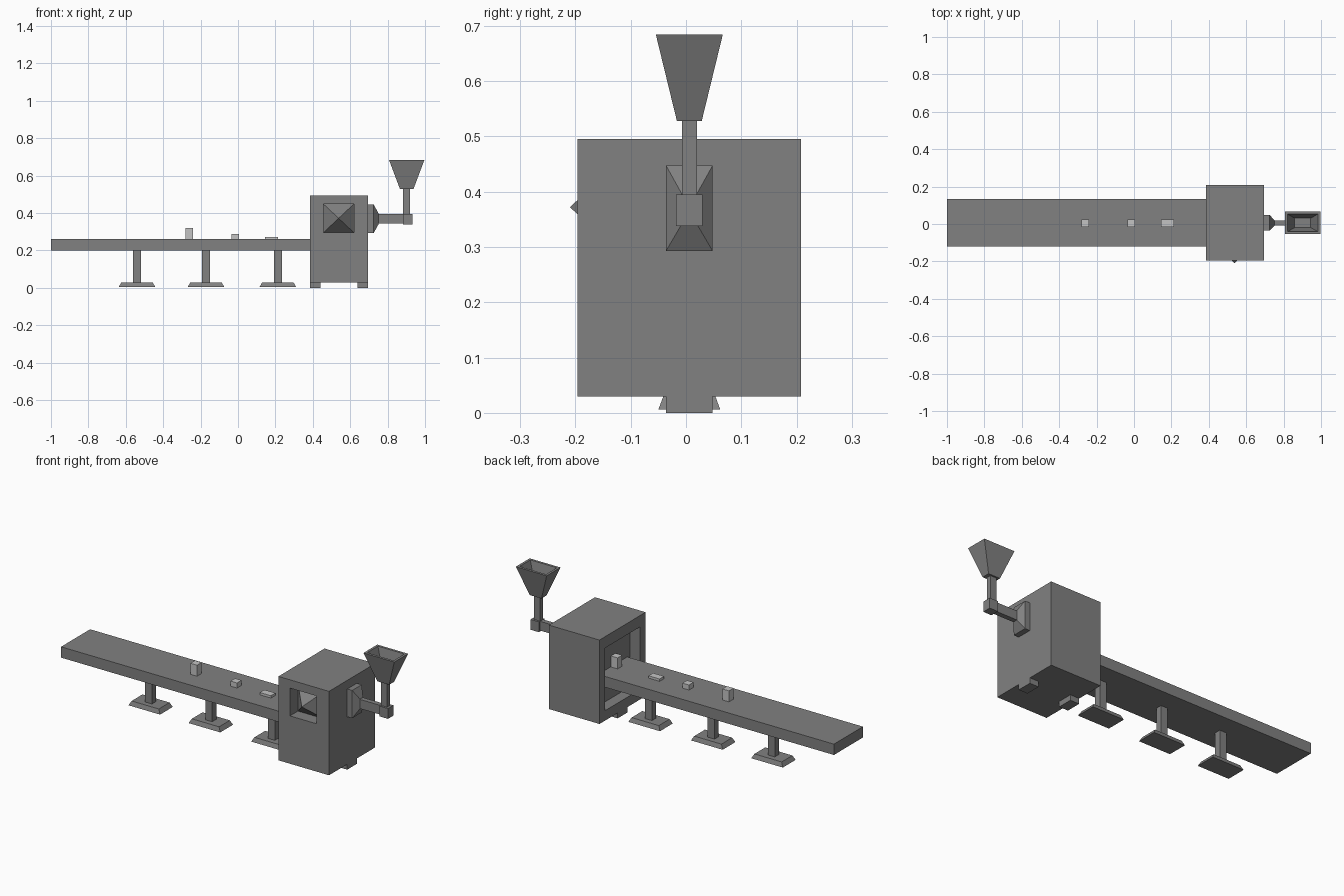
import bpy
import bmesh
from mathutils import Vector

old = bpy.data.objects.get("Cube")
if old:
    bpy.data.objects.remove(old, do_unlink=True)

CY = 0.006  # centre line of the machine in y


def material(name, value):
    m = bpy.data.materials.new(name)
    m.use_nodes = True
    col = (value, value, value, 1)
    m.diffuse_color = col
    m.node_tree.nodes["Principled BSDF"].inputs["Base Color"].default_value = col
    return m


GREY = material("machine grey", 0.22)
PALE = material("pale grey", 0.55)


def finish(name, bm, mat=GREY):
    bmesh.ops.recalc_face_normals(bm, faces=bm.faces)
    me = bpy.data.meshes.new(name)
    bm.to_mesh(me)
    bm.free()
    me.materials.append(mat)
    ob = bpy.data.objects.new(name, me)
    bpy.context.collection.objects.link(ob)
    return ob


def box_mesh(x, y, z):
    """Cube stretched over the given (low, high) ranges."""
    bm = bmesh.new()
    bmesh.ops.create_cube(bm, size=1)
    for v in bm.verts:
        v.co = [r[0] if c < 0 else r[1] for c, r in zip(v.co, (x, y, z))]
    return bm


def box(name, x, y, z, mat=GREY):
    return finish(name, box_mesh(x, y, z), mat)


def mid(c, half):
    return (c - half, c + half)


def face_towards(bm, direction):
    bm.normal_update()
    return max(bm.faces, key=lambda f: f.normal.dot(Vector(direction)))


def taper(bm, axis, scale_a, scale_b, centre):
    """Shrink the high end of a box along an axis by two cross factors."""
    others = [i for i in range(3) if i != axis]
    top = max(v.co[axis] for v in bm.verts)
    for v in bm.verts:
        if v.co[axis] > top - 1e-5:
            for i, s, c in zip(others, (scale_a, scale_b), centre):
                v.co[i] = c + (v.co[i] - c) * s


def recess(bm, direction, ranges, depth):
    """Cut a rectangular recess into one side; returns its back face."""
    f = face_towards(bm, direction)
    bmesh.ops.inset_individual(bm, faces=[f], thickness=0.03)
    c = f.calc_center_median()
    for v in f.verts:
        for axis, (lo, hi) in ranges.items():
            v.co[axis] = lo if v.co[axis] < c[axis] else hi
    back = bmesh.ops.extrude_discrete_faces(bm, faces=[f])["faces"][0]
    bmesh.ops.translate(bm, verts=back.verts, vec=Vector(direction) * -depth)
    return back


# Cabinet: side opening, front window and pointed window boss
bm = box_mesh((0.385, 0.695), (-0.196, 0.208), (0.03, 0.495))
recess(bm, (-1, 0, 0), {1: (-0.146, 0.158), 2: (0.085, 0.432)}, 0.06)
back = recess(bm, (0, -1, 0), {0: (0.456, 0.62), 2: (0.295, 0.449)}, 0.07)
tip = bmesh.ops.poke(bm, faces=[back])["verts"][0]
tip.co.y = -0.21
finish("cabinet", bm)

for side, x in (("right", (0.385, 0.44)), ("left", (0.64, 0.695))):
    box("cabinet_foot_" + side, x, mid(CY, 0.042), (0, 0.03))

# Conveyor table and its pedestals
box("conveyor_table", (-1.0, 0.445), mid(CY, 0.127), (0.2, 0.26))
for i, x in enumerate((-0.54, -0.171, 0.213), 1):
    box(f"pedestal_post_{i}", mid(x, 0.021), mid(CY, 0.018), (0.03, 0.2))
    bm = box_mesh(mid(x, 0.097), mid(CY, 0.056), (0.006, 0.03))
    taper(bm, 2, 0.86, 0.84, (x, CY))
    finish(f"pedestal_base_{i}", bm)

# Workpieces at successive stages along the table
for i, (x, half, top) in enumerate(((-0.26, 0.02, 0.321), (-0.015, 0.02, 0.288),
                                    (0.179, 0.034, 0.273), (0.423, 0.02, 0.321)), 1):
    box(f"workpiece_{i}", mid(x, half), mid(0.004, 0.02), (0.26, top), PALE)

# Feed pipe with its flange on the cabinet
ZC = 0.368
box("flange_plate", (0.695, 0.725), mid(CY, 0.042), (0.293, 0.447))
bm = box_mesh((0.725, 0.752), mid(CY, 0.042), (0.293, 0.447))
taper(bm, 0, 0.33, 0.36, (CY, ZC))
finish("flange_cone", bm)
box("feed_pipe", (0.752, 0.882), mid(CY, 0.0135), (0.343, 0.394))
box("pipe_elbow", (0.881, 0.932), mid(CY, 0.024), (0.338, 0.395))
box("riser_pipe", (0.882, 0.919), mid(CY, 0.0135), (0.395, 0.528))

# Hopper with a sloped hollow
HX = 0.902
bm = box_mesh(mid(HX, 0.036), mid(CY, 0.0225), (0.528, 0.684))
taper(bm, 2, 0.0945 / 0.036, 0.0605 / 0.0225, (HX, CY))
floor = recess(bm, (0, 0, 1), {0: mid(HX, 0.081), 1: mid(CY, 0.047)}, 0.1)
for v in floor.verts:
    v.co.x = HX + (v.co.x - HX) * 0.53
    v.co.y = CY + (v.co.y - CY) * 0.53
finish("hopper", bm)
